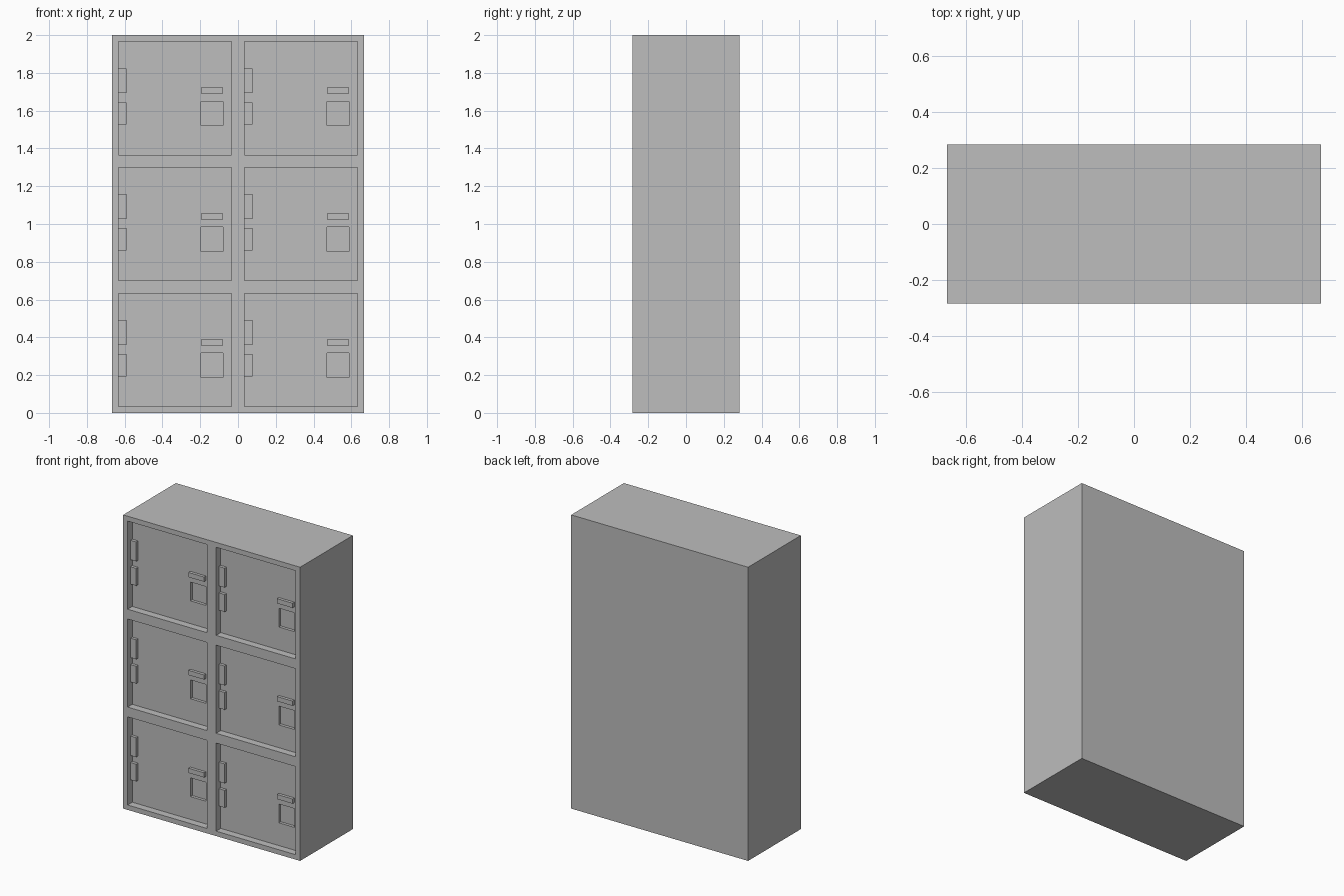
import bpy, bmesh
from mathutils import Matrix

cube = bpy.data.objects.get("Cube")
if cube:
    bpy.data.objects.remove(cube, do_unlink=True)

# Overall sizes
W, D, H = 1.333, 0.567, 2.0
FRONT = -D / 2
DOOR = 0.6                 # square door opening
RIM = 0.0333               # frame around each opening
DOOR_Y = FRONT + 0.05      # door surface sits back from the frame
RAISE = 0.02               # height of hinges and handles, depth of lock pocket

# One painted metal
metal = bpy.data.materials.new("grey_metal")
metal.use_nodes = True
GREY = (0.51, 0.51, 0.51, 1)
metal.diffuse_color = GREY
metal.node_tree.nodes["Principled BSDF"].inputs["Base Color"].default_value = GREY


def boxes(name, ranges):
    """One object holding a box for each (x0, x1, y0, y1, z0, z1)."""
    bm = bmesh.new()
    for x0, x1, y0, y1, z0, z1 in ranges:
        centre = ((x0 + x1) / 2, (y0 + y1) / 2, (z0 + z1) / 2)
        size = Matrix.Diagonal((x1 - x0, y1 - y0, z1 - z0, 1))
        bmesh.ops.create_cube(bm, size=1, matrix=Matrix.Translation(centre) @ size)
    mesh = bpy.data.meshes.new(name)
    bm.to_mesh(mesh)
    bm.free()
    mesh.materials.append(metal)
    obj = bpy.data.objects.new(name, mesh)
    bpy.context.collection.objects.link(obj)
    return obj


def cut(target, cutter):
    """Subtract the cutter from the target, then discard it."""
    cutter.hide_render = True
    mod = target.modifiers.new("cut", "BOOLEAN")
    mod.operation, mod.solver, mod.object = "DIFFERENCE", "EXACT", cutter
    bpy.context.view_layer.objects.active = target
    bpy.ops.object.modifier_apply(modifier=mod.name)
    bpy.data.objects.remove(cutter, do_unlink=True)


# Lower left corner of every door opening
STEP = DOOR + 2 * RIM
cells = [(-W / 2 + RIM + c * STEP, RIM + r * STEP) for r in range(3) for c in range(2)]

# Cabinet with recessed doors and lock pockets
cabinet = boxes("cabinet", [(-W / 2, W / 2, FRONT, -FRONT, 0, H)])
cut(cabinet, boxes("door_cutter", [
    (x, x + DOOR, FRONT - 0.1, DOOR_Y, z, z + DOOR) for x, z in cells]))
cut(cabinet, boxes("lock_cutter", [
    (x + 0.438, x + 0.555, FRONT - 0.1, DOOR_Y + RAISE, z + 0.155, z + 0.283)
    for x, z in cells]))

# Hinges and handle on each door
for i, (x, z) in enumerate(cells, 1):
    y0, y1 = DOOR_Y - RAISE, DOOR_Y + 0.005
    boxes(f"lower_hinge_{i}", [(x, x + 0.044, y0, y1, z + 0.16, z + 0.278)])
    boxes(f"upper_hinge_{i}", [(x, x + 0.044, y0, y1, z + 0.326, z + 0.458)])
    boxes(f"handle_{i}", [(x + 0.438, x + 0.555, y0, y1, z + 0.324, z + 0.356)])
